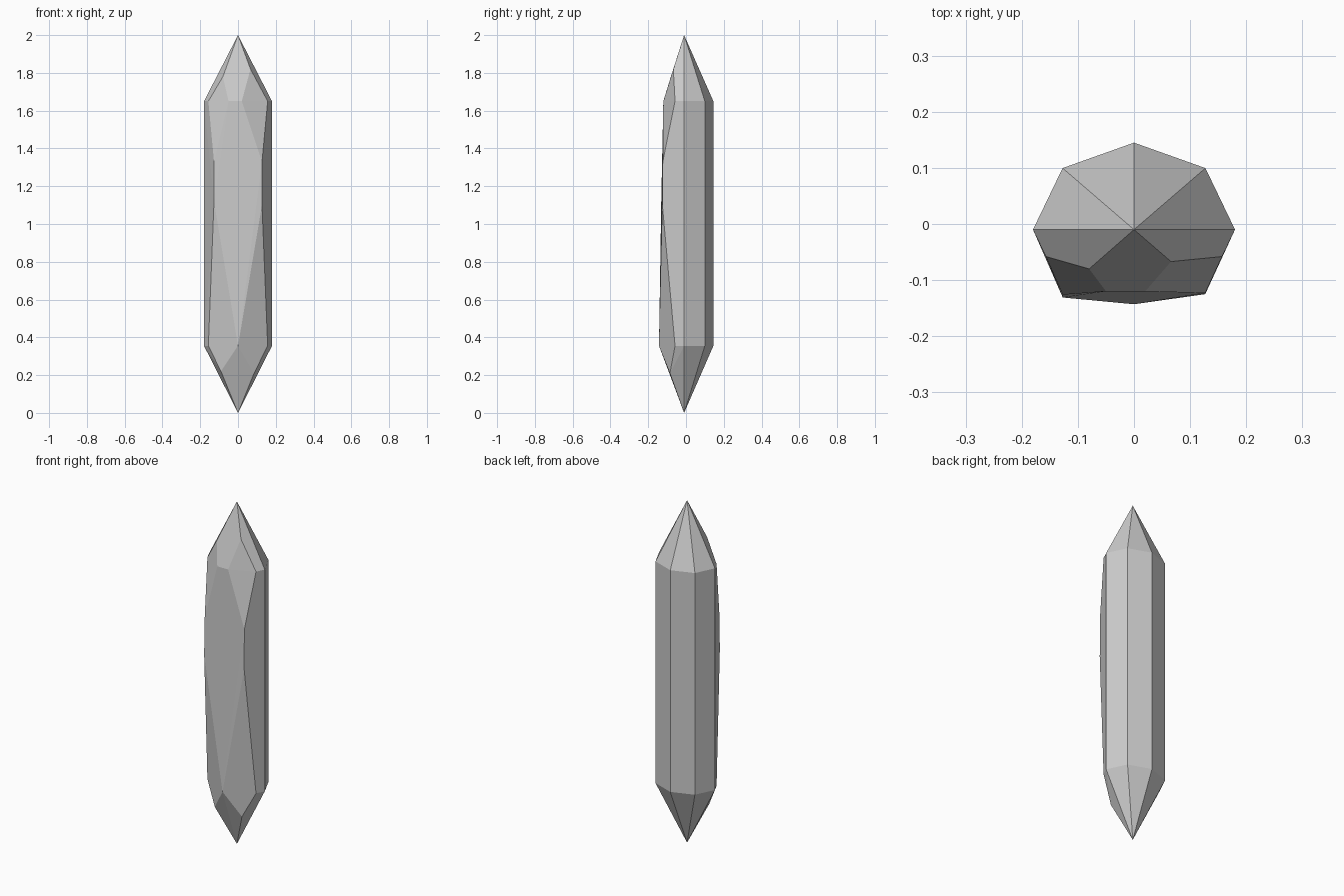
import bpy, bmesh, math

if "Cube" in bpy.data.objects:
    bpy.data.objects.remove(bpy.data.objects["Cube"])

RX, RY, CY = 0.18, 0.155, -0.01   # oval octagon section of the shard
LOW, HIGH = 0.355, 1.65           # shoulder heights

# pointed tips
points = [(0, CY, 0), (0, CY, 2)]

# regular back half of the octagonal shaft
for z in (LOW, HIGH):
    for i in range(5):
        a = math.pi * i / 4
        points.append((RX * math.cos(a), CY + RY * math.sin(a), z))
    # side chamfer corners
    points += [(s * 0.157, -0.058, z) for s in (-1, 1)]

# irregular chipped front
points += [
    (-0.08, -0.08, 1.78), (0.066, -0.067, 1.82),
    (-0.05, -0.12, HIGH), (0.02, -0.12, HIGH),
    (-0.127, -0.126, 1.33), (0.127, -0.123, 1.33),
    (-0.127, -0.131, 1.12), (0.127, -0.125, 1.10),
    (0, -0.143, LOW),
    (-0.09, -0.085, 0.22), (0.085, -0.085, 0.21),
]

# wrap the corners into a faceted solid
bm = bmesh.new()
for p in points:
    bm.verts.new(p)
bmesh.ops.convex_hull(bm, input=bm.verts[:])
loose = [v for v in bm.verts if not v.link_faces]
bmesh.ops.delete(bm, geom=loose, context='VERTS')
bmesh.ops.dissolve_limit(bm, angle_limit=math.radians(1),
                         verts=bm.verts[:], edges=bm.edges[:])
bmesh.ops.recalc_face_normals(bm, faces=bm.faces[:])

mesh = bpy.data.meshes.new("crystal_shard")
bm.to_mesh(mesh)
bm.free()
bpy.context.collection.objects.link(bpy.data.objects.new("crystal_shard", mesh))
